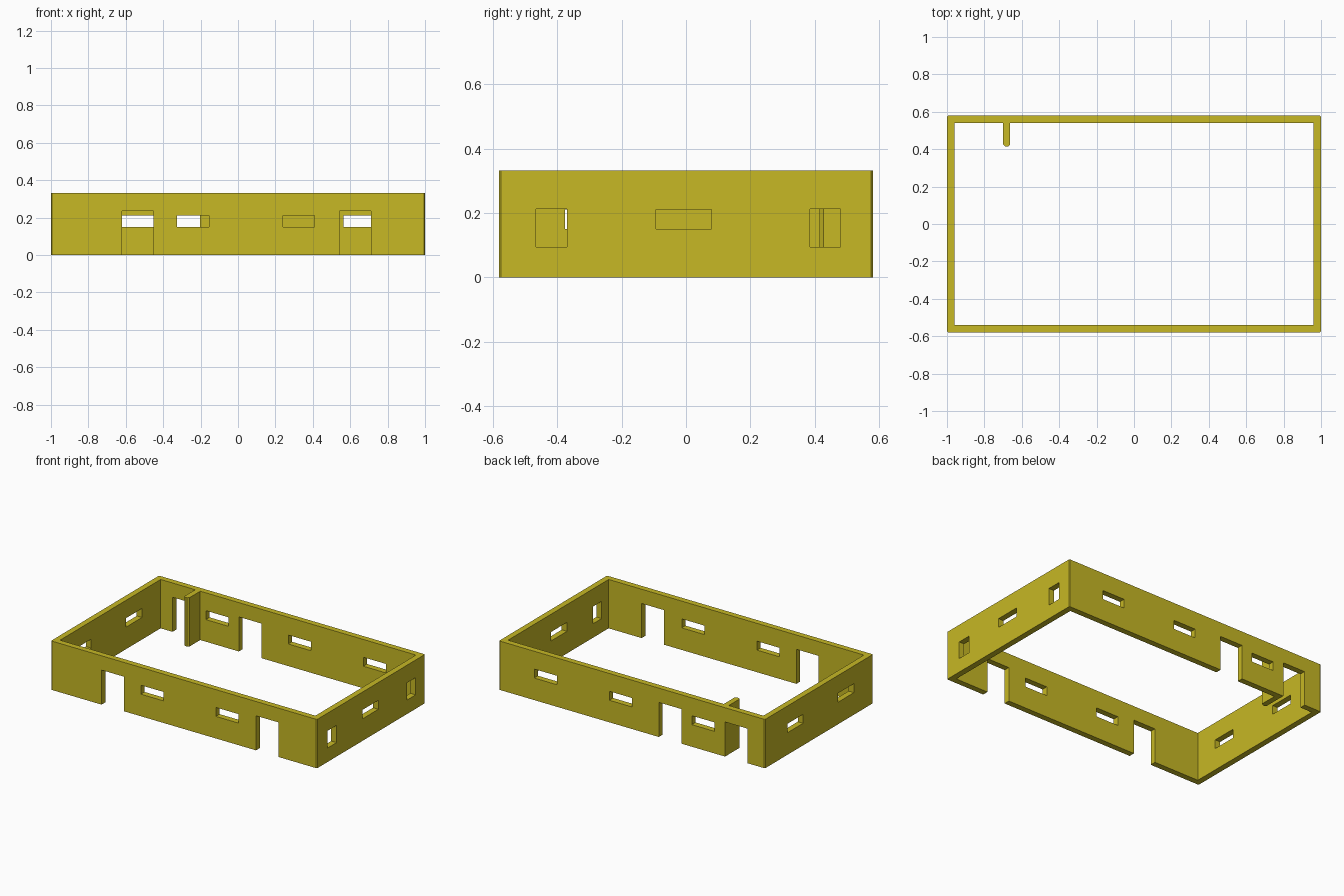
import bpy, bmesh

if "Cube" in bpy.data.objects:
    bpy.data.objects.remove(bpy.data.objects["Cube"])

HEIGHT = 0.332
OX, OY, T = 1.0, 0.58, 0.04      # outer half sizes, wall thickness

plaster = bpy.data.materials.new("yellow_plaster")
plaster.diffuse_color = (0.57, 0.48, 0.018, 1)
plaster.use_nodes = True
plaster.node_tree.nodes["Principled BSDF"].inputs["Base Color"].default_value = plaster.diffuse_color


def add_prism(bm, outline, z0, z1):
    """Extrude a counter-clockwise plan outline from z0 to z1."""
    low = [bm.verts.new((x, y, z0)) for x, y in outline]
    top = [bm.verts.new((x, y, z1)) for x, y in outline]
    bm.faces.new(low[::-1])
    bm.faces.new(top)
    n = len(outline)
    for i in range(n):
        j = (i + 1) % n
        bm.faces.new((low[i], low[j], top[j], top[i]))


def rect(x0, x1, y0, y1):
    return [(x0, y0), (x1, y0), (x1, y1), (x0, y1)]


def make_object(name, bm):
    mesh = bpy.data.meshes.new(name)
    bm.to_mesh(mesh)
    bm.free()
    obj = bpy.data.objects.new(name, mesh)
    bpy.context.collection.objects.link(obj)
    return obj


def subtract(obj, cutter):
    mod = obj.modifiers.new("cut", 'BOOLEAN')
    mod.operation = 'DIFFERENCE'
    mod.solver = 'EXACT'
    mod.object = cutter
    bpy.context.view_layer.objects.active = obj
    bpy.ops.object.modifier_apply(modifier=mod.name)
    bpy.data.objects.remove(cutter)


# Outer walls with slightly eased vertical corners
E = 0.006
bm = bmesh.new()
add_prism(bm, [(-OX + E, -OY), (OX - E, -OY), (OX, -OY + E), (OX, OY - E),
               (OX - E, OY), (-OX + E, OY), (-OX, OY - E), (-OX, -OY + E)],
          0, HEIGHT)
walls = make_object("walls", bm)

# Hollow interior
bm = bmesh.new()
add_prism(bm, rect(-OX + T, OX - T, -OY + T, OY - T), -0.1, HEIGHT + 0.1)
room = make_object("room_cutter", bm)
room.hide_render = True
subtract(walls, room)

# Openings: start, end along the wall, then bottom and top
DOOR, WIDE, TALL = (-0.1, 0.235), (0.15, 0.211), (0.095, 0.212)
front = [(-0.62, -0.452, DOOR), (-0.325, -0.155, WIDE),
         (0.24, 0.41, WIDE), (0.542, 0.712, DOOR)]
back = [(-0.87, -0.70, DOOR), (-0.62, -0.45, WIDE), (-0.372, -0.202, DOOR),
        (0.0, 0.17, WIDE), (0.565, 0.735, WIDE)]
right = [(-0.465, -0.37, TALL), (-0.093, 0.079, WIDE), (0.385, 0.48, TALL)]
left = [(-0.375, -0.205, WIDE), (0.17, 0.34, WIDE)]

bm = bmesh.new()
for side, openings in ((-1, front), (1, back)):
    mid = side * (OY - T / 2)
    for a, b, z in openings:
        add_prism(bm, rect(a, b, mid - 0.03, mid + 0.03), *z)
for side, openings in ((-1, left), (1, right)):
    mid = side * (OX - T / 2)
    for a, b, z in openings:
        add_prism(bm, rect(mid - 0.03, mid + 0.03, a, b), *z)
holes = make_object("opening_cutter", bm)
holes.hide_render = True
subtract(walls, holes)

# Short partition beside the back door, with a chamfered free end
x0, x1, y0, y1, c = -0.70, -0.662, 0.415, OY - T, 0.011
bm = bmesh.new()
add_prism(bm, [(x0 + c, y0), (x1 - c, y0), (x1, y0 + c), (x1, y1),
               (x0, y1), (x0, y0 + c)], 0, HEIGHT)
partition = make_object("partition", bm)

for obj in (walls, partition):
    obj.data.materials.clear()
    obj.data.materials.append(plaster)
